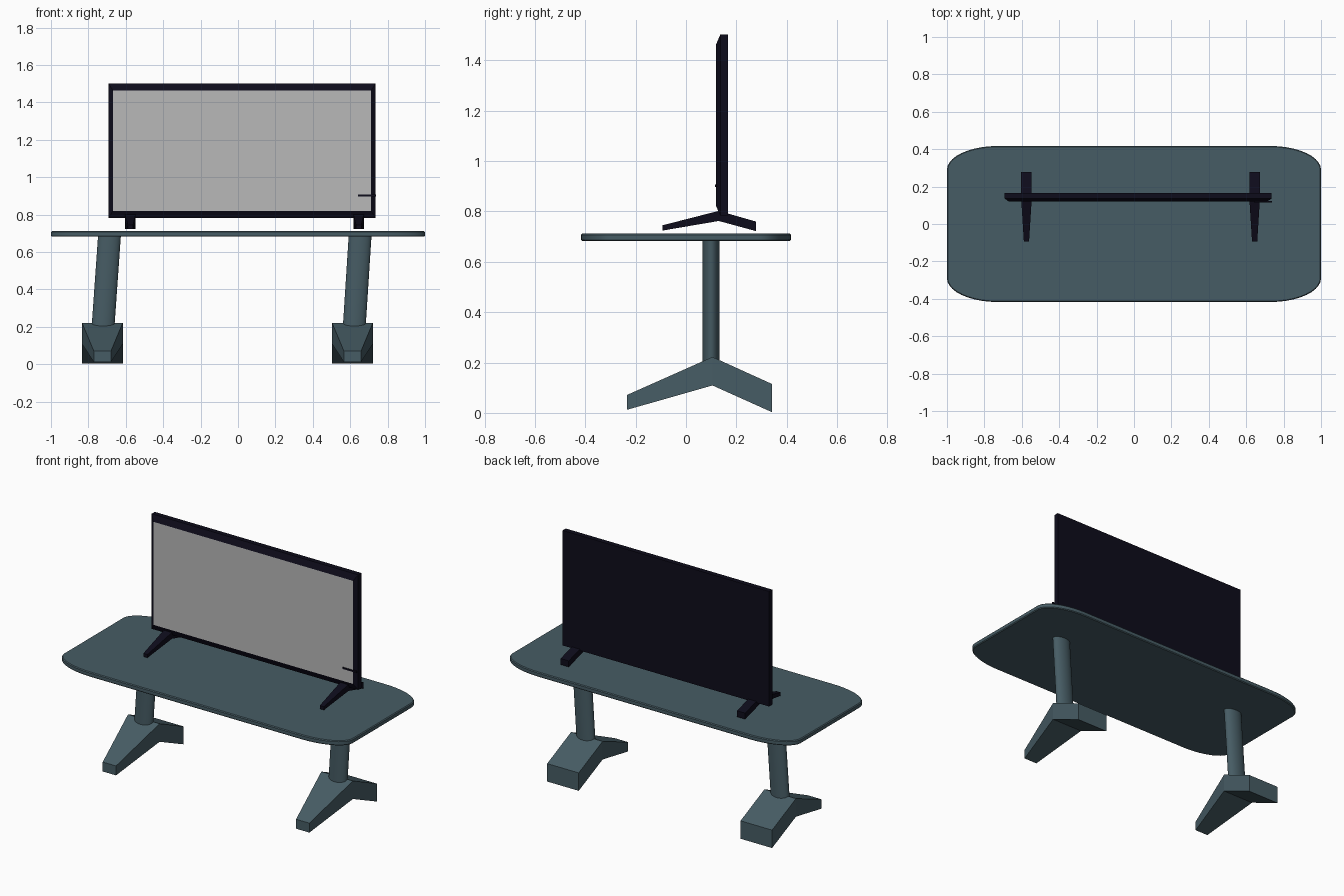
import bpy, bmesh, math
from mathutils import Vector

if "Cube" in bpy.data.objects:
    bpy.data.objects.remove(bpy.data.objects["Cube"])


def material(name, rgb):
    m = bpy.data.materials.new(name)
    m.diffuse_color = (*rgb, 1)
    m.use_nodes = True
    m.node_tree.nodes["Principled BSDF"].inputs["Base Color"].default_value = m.diffuse_color
    return m


SLATE = material("slate", (0.062, 0.107, 0.128))
BLACK = material("blue_black", (0.0042, 0.0036, 0.011))
GREY = material("screen_grey", (0.48, 0.48, 0.48))


def loft(name, rings, mats, caps=True):
    """Join equal-length rings of points into a closed solid."""
    bm = bmesh.new()
    vs = [[bm.verts.new(p) for p in r] for r in rings]
    n = len(rings[0])
    for a, b in zip(vs, vs[1:]):
        for i in range(n):
            j = (i + 1) % n
            bm.faces.new((a[i], a[j], b[j], b[i]))
    if caps:
        bm.faces.new(vs[0])
        bm.faces.new(vs[-1])
    bmesh.ops.recalc_face_normals(bm, faces=bm.faces)
    me = bpy.data.meshes.new(name)
    bm.to_mesh(me)
    bm.free()
    for m in mats:
        me.materials.append(m)
    ob = bpy.data.objects.new(name, me)
    bpy.context.collection.objects.link(ob)
    return ob


def smooth(ob):
    bpy.ops.object.select_all(action='DESELECT')
    ob.select_set(True)
    bpy.context.view_layer.objects.active = ob
    bpy.ops.object.shade_smooth_by_angle(angle=math.radians(35))


def rect(x0, x1, z0, z1, y):
    return [(x0, y, z0), (x1, y, z0), (x1, y, z1), (x0, y, z1)]


def bent_foot(name, cx, sections, mat):
    """Boomerang foot: each section is (y, bottom, top, half width)."""
    return loft(name, [rect(cx - w, cx + w, b, t, y) for y, b, t, w in sections], [mat])


# Tabletop with elliptical corners and a fine edge bevel
def top_ring(z, inset):
    pts = []
    for k, (sx, sy) in enumerate(((1, 1), (-1, 1), (-1, -1), (1, -1))):
        for i in range(11):
            a = math.pi / 2 * (k + i / 10)
            pts.append((sx * 0.73 + (0.27 - inset) * math.cos(a),
                        sy * 0.29 + (0.127 - inset) * math.sin(a), z))
    return pts


smooth(loft("tabletop", [top_ring(0.682, 0.005), top_ring(0.687, 0),
                         top_ring(0.707, 0), top_ring(0.712, 0.005)], [SLATE]))

# Table legs: leaning oval columns on bent feet
for side, foot_x, low_x, high_x in (("left", -0.725, -0.72, -0.687),
                                    ("right", 0.612, 0.623, 0.653)):
    rings = []
    for t, z in ((-0.08, 0.185), (1, 0.69)):
        x = low_x + (high_x - low_x) * t
        rings.append([(x + 0.061 * math.cos(i * math.tau / 32),
                       0.1 + 0.034 * math.sin(i * math.tau / 32), z) for i in range(32)])
    smooth(loft(side + "_column", rings, [SLATE]))
    bent_foot(side + "_table_foot", foot_x,
              [(-0.235, 0.012, 0.071, 0.046), (0.105, 0.109, 0.222, 0.109),
               (0.341, 0.003, 0.115, 0.109)], SLATE)

# Television: box with a sloping bezel up to the flat screen
tv = loft("television", [rect(-0.692, 0.736, 0.783, 1.502, 0.167),
                         rect(-0.692, 0.736, 0.783, 1.502, 0.136),
                         rect(-0.669, 0.711, 0.82, 1.464, 0.12)], [BLACK, GREY])
for f in tv.data.polygons:
    if f.normal.y < -0.99:
        f.material_index = 1

# Television stand feet
for side, cx in (("left", -0.575), ("right", 0.645)):
    bent_foot(side + "_stand_foot", cx,
              [(-0.093, 0.724, 0.745, 0.014), (0.13, 0.762, 0.802, 0.028),
               (0.277, 0.722, 0.76, 0.028)], BLACK)

# Small dark marker strip at the right edge of the screen
loft("marker_strip", [rect(0.642, 0.738, 0.897, 0.907, 0.115),
                      rect(0.642, 0.738, 0.897, 0.907, 0.123)], [BLACK])
